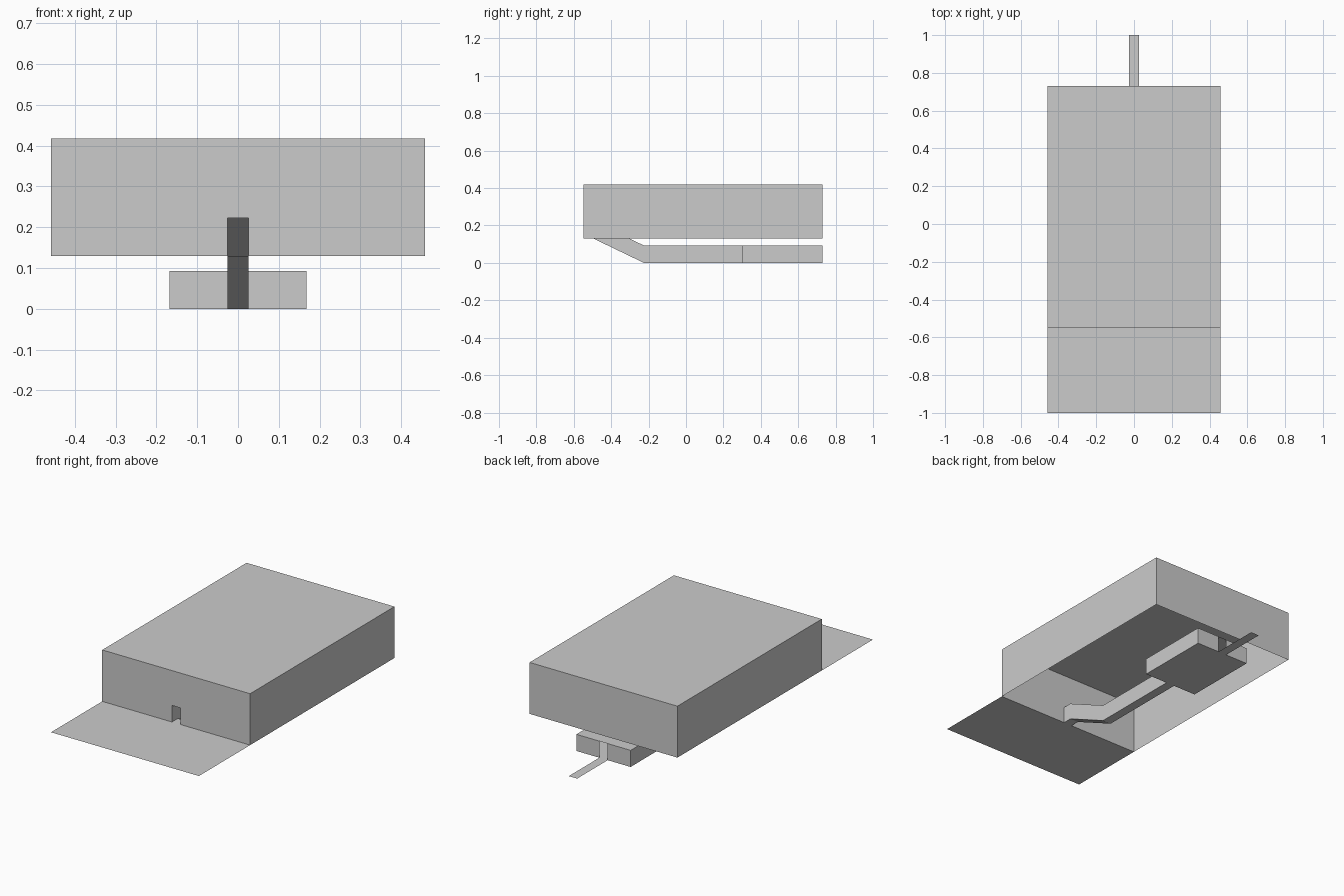
import bpy, bmesh

if "Cube" in bpy.data.objects:
    bpy.data.objects.remove(bpy.data.objects["Cube"])

W, CW, T = 0.458, 0.168, 0.026          # half widths: block, chamber, passage
FRONT, BACK, CH = -0.547, 0.73, 0.30    # y of block front / back, chamber front
GROUND, ROOF, H = 0.13, 0.418, 0.093    # ground level, roof level, passage height


def sheet(name, faces):
    """Object made of thin flat faces, each a list of corner points."""
    bm = bmesh.new()
    for f in faces:
        bm.faces.new([bm.verts.new(p) for p in f])
    bmesh.ops.remove_doubles(bm, verts=bm.verts, dist=1e-5)
    bmesh.ops.recalc_face_normals(bm, faces=bm.faces)
    mesh = bpy.data.meshes.new(name)
    bm.to_mesh(mesh)
    bm.free()
    ob = bpy.data.objects.new(name, mesh)
    bpy.context.collection.objects.link(ob)
    return ob


def flat(w, y0, y1, z):
    return [(-w, y0, z), (w, y0, z), (w, y1, z), (-w, y1, z)]


def side(x, y0, y1, z0, z1):
    return [(x, y0, z0), (x, y1, z0), (x, y1, z1), (x, y0, z1)]


def wall(x0, x1, y, z0, z1):
    return [(x0, y, z0), (x1, y, z0), (x1, y, z1), (x0, y, z1)]


# Flat ground in front of the block
sheet("front_ground", [flat(W, -1, FRONT, GROUND)])

# Large block, open underneath, with a doorway in the front wall
d = GROUND + H
front = [(x, FRONT, z) for x, z in (
    (-W, GROUND), (-T, GROUND), (-T, d), (T, d),
    (T, GROUND), (W, GROUND), (W, ROOF), (-W, ROOF))]
sheet("block_shell", [front, wall(-W, W, BACK, GROUND, ROOF), flat(W, FRONT, BACK, ROOF)]
      + [side(s * W, FRONT, BACK, GROUND, ROOF) for s in (-1, 1)])

# Square passage: level entry, ramp down, level run to the chamber
path = [(FRONT, GROUND), (-0.495, GROUND), (-0.225, 0), (CH, 0)]
rings = [[(-T, y, z), (T, y, z), (T, y, z + H), (-T, y, z + H)] for y, z in path]
sheet("passage", [[a[i], a[(i + 1) % 4], b[(i + 1) % 4], b[i]]
                  for a, b in zip(rings, rings[1:]) for i in range(4)])

# Chamber with full-height openings in its front and back walls
faces = [flat(CW, CH, BACK, 0), flat(CW, CH, BACK, H)]
for s in (-1, 1):
    faces.append(side(s * CW, CH, BACK, 0, H))
    faces += [wall(s * T, s * CW, y, 0, H) for y in (CH, BACK)]
sheet("chamber", faces)

# Narrow floor strip leaving the chamber at the back
sheet("exit_strip", [flat(T, BACK, 1, 0)])
